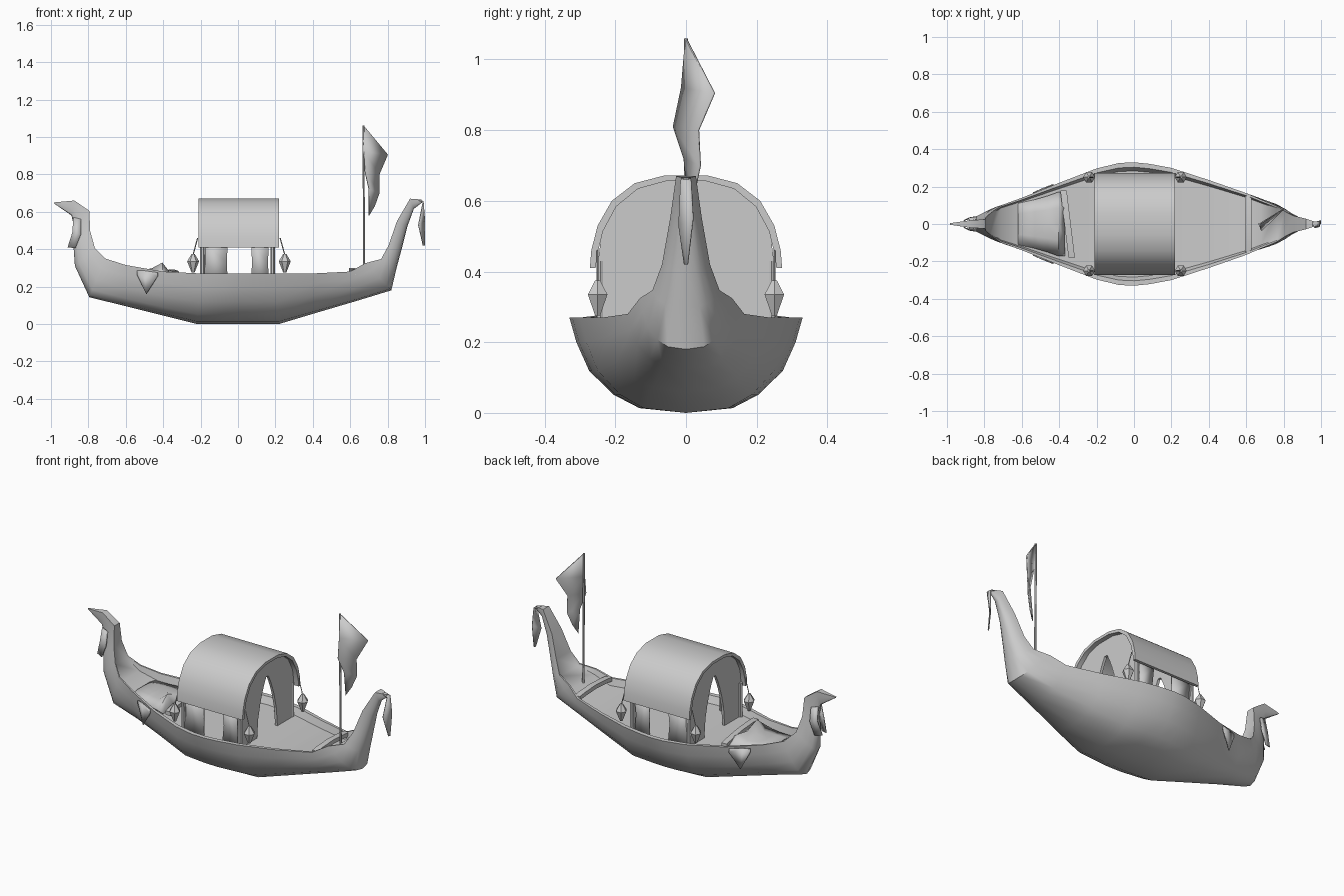
import bpy, bmesh, math
from mathutils import Vector

cube = bpy.data.objects.get("Cube")
if cube:
    bpy.data.objects.remove(cube)

grey = bpy.data.materials.new("plain grey")
grey.use_nodes = True
grey.diffuse_color = (0.6, 0.6, 0.6, 1)
grey.node_tree.nodes["Principled BSDF"].inputs["Base Color"].default_value = (0.6, 0.6, 0.6, 1)


def finish(name, bm, smooth=None, thick=0):
    """Turn a bmesh into a named object with the shared material."""
    bmesh.ops.remove_doubles(bm, verts=bm.verts, dist=0.0005)
    bmesh.ops.recalc_face_normals(bm, faces=bm.faces)
    mesh = bpy.data.meshes.new(name)
    bm.to_mesh(mesh)
    bm.free()
    ob = bpy.data.objects.new(name, mesh)
    bpy.context.collection.objects.link(ob)
    mesh.materials.append(grey)
    if thick:
        mod = ob.modifiers.new("thickness", 'SOLIDIFY')
        mod.thickness, mod.offset = thick, 0
    if smooth:
        bpy.ops.object.select_all(action='DESELECT')
        ob.select_set(True)
        bpy.context.view_layer.objects.active = ob
        bpy.ops.object.shade_smooth_by_angle(angle=math.radians(smooth))
    return ob


def loft(name, rings, closed=True, caps=True, smooth=None, thick=0):
    """Skin a list of equal-length point rings."""
    bm = bmesh.new()
    rows = [[bm.verts.new(p) for p in ring] for ring in rings]
    n = len(rows[0])
    for a, b in zip(rows, rows[1:]):
        for i in range(n if closed else n - 1):
            j = (i + 1) % n
            bm.faces.new((a[i], a[j], b[j], b[i]))
    if caps:
        bm.faces.new(rows[0])
        bm.faces.new(rows[-1])
    return finish(name, bm, smooth, thick)


def rod(name, a, b, r, sides=6):
    a, b = Vector(a), Vector(b)
    turn = (b - a).to_track_quat('Z', 'Y')
    ring = [turn @ Vector((r * math.cos(t), r * math.sin(t), 0))
            for t in (2 * math.pi * i / sides for i in range(sides))]
    return loft(name, [[p + q for q in ring] for p in (a, b)], smooth=40)


def sheet(name, rows, thick=0.006):
    """Thin cloth skinned between rows of points."""
    return loft(name, rows, closed=False, caps=False, smooth=50, thick=thick)


# Hull stations: keel x, keel z, rim x, rim z, half width, deck depth
stations = [
    (-0.985, 0.645, -0.985, 0.65, 0.004, 0), (-0.89, 0.58, -0.875, 0.66, 0.02, 0),
    (-0.875, 0.51, -0.795, 0.605, 0.025, 0), (-0.88, 0.42, -0.79, 0.495, 0.038, 0),
    (-0.872, 0.31, -0.765, 0.405, 0.06, 0.01), (-0.795, 0.143, -0.71, 0.35, 0.10, 0.03),
    (-0.62, 0.10, -0.60, 0.315, 0.14, 0.045), (-0.40, 0.045, -0.40, 0.28, 0.22, 0.04),
    (-0.22, 0, -0.20, 0.27, 0.297, 0.04), (-0.08, 0, -0.08, 0.27, 0.326, 0.04),
    (0, 0, 0, 0.27, 0.33, 0.04), (0.08, 0, 0.08, 0.27, 0.322, 0.04),
    (0.22, 0, 0.20, 0.27, 0.30, 0.04), (0.42, 0.06, 0.40, 0.27, 0.235, 0.04),
    (0.64, 0.125, 0.60, 0.28, 0.165, 0.04), (0.82, 0.18, 0.68, 0.325, 0.13, 0.03),
    (0.848, 0.30, 0.765, 0.347, 0.095, 0.01), (0.875, 0.40, 0.805, 0.42, 0.068, 0),
    (0.905, 0.52, 0.85, 0.55, 0.045, 0), (0.94, 0.615, 0.92, 0.67, 0.028, 0),
    (0.985, 0.65, 0.98, 0.665, 0.008, 0)]
# Side curve of the hull: fraction of half width, fraction of height
curve = [(1, 1), (0.94, 0.74), (0.83, 0.44), (0.62, 0.19), (0.40, 0.05), (0, 0)]


def hull_ring(kx, kz, rx, rz, w, deck):
    half = [(rx * g + kx * (1 - g), w * f, rz * g + kz * (1 - g)) for f, g in curve]
    inner = [(rx, w * 0.86, rz - deck), (rx, w * 0.92, rz)]
    other = [(x, -y, z) for x, y, z in half[-2::-1]]
    return half + other + [(x, -y, z) for x, y, z in inner[::-1]] + inner


loft("hull", [hull_ring(*s) for s in stations], smooth=40)

# Cabin roof: curved shell with a low valance on both sides
half_roof = [(0.272, 0.41), (0.268, 0.46), (0.25, 0.53), (0.21, 0.60), (0.145, 0.65), (0.06, 0.672)]
arch = half_roof + [(-y, z) for y, z in half_roof[::-1]]
roof_ring = arch + [(y * 0.94, z - 0.016 * (z > 0.45)) for y, z in arch[::-1]]
loft("cabin_roof", [[(x, y, z) for y, z in roof_ring] for x in (-0.212, 0.22)], smooth=40)

# End walls with a narrow pointed doorway
half_door = [(0.095, 0.23), (0.085, 0.34), (0.066, 0.42), (0.05, 0.47), (0.03, 0.52), (0.01, 0.56)]
half_wall = [(0.235, 0.23), (0.25, 0.42)] + [(y * 0.95, z - 0.012) for y, z in half_roof[2:]]
door = half_door + [(-y, z) for y, z in half_door[::-1]]
wall = half_wall + [(-y, z) for y, z in half_wall[::-1]]
for name, x in (("stern_wall", -0.18), ("bow_wall", 0.185)):
    loft(name, [[(x, y, z), (x, d, e)] for (y, z), (d, e) in zip(wall, door)],
         closed=False, caps=False, thick=0.015)

# Cabin side posts, gathered curtains and hanging lanterns
for side, label in ((1, "back"), (-1, "front")):
    y = 0.242 * side
    for x in (-0.19, 0.185):
        rod(label + "_post", (x, y, 0.22), (x, y, 0.43), 0.012)
    for x0, x1, x2, x3 in ((-0.185, -0.055, -0.175, -0.06), (0.07, 0.165, 0.075, 0.16)):
        sheet(label + "_curtain", [[(x0, y, 0.43), (x1, y, 0.43)],
                                   [(x2, y * 0.97, 0.33), (x3, y * 0.97, 0.33)],
                                   [(x0, y, 0.23), (x1, y, 0.23)]], 0.012)
    for x in (-0.24, 0.25):
        ly = 0.25 * side
        rod(label + "_lantern_cord", (x * 0.9, ly, 0.46), (x, ly, 0.37), 0.003, 4)
        rings = [[(x + r * math.cos(t), ly + r * math.sin(t), z)
                  for t in (math.pi * i / 3 for i in range(6))]
                 for z, r in ((0.275, 0.008), (0.335, 0.032), (0.375, 0.008))]
        loft(label + "_lantern", rings)
    # Cloth corner draped over the gunwale
    sheet(label + "_drape", [
        [(-0.54, 0.166 * side, 0.285), (-0.54, 0.166 * side, 0.265)],
        [(-0.50, 0.182 * side, 0.285), (-0.49, 0.188 * side, 0.16)],
        [(-0.43, 0.211 * side, 0.275), (-0.43, 0.212 * side, 0.255)]])


def beam(name, rise, x, half_y, z, skew=0):
    """Thwart that bows upward slightly between the gunwales."""
    rings = []
    for t in (-1, -0.7, 0, 0.7, 1):
        cx, cz = x - skew * t, z + rise * (1 - t * t)
        rings.append([(cx + 0.017 * dx, half_y * t, cz + 0.012 * dz)
                      for dx, dz in ((-1, -1), (1, -1), (1, 1), (-1, 1))])
    loft(name, rings, smooth=30)


beam("bow_thwart", 0.012, 0.61, 0.15, 0.275)
beam("stern_thwart", 0.01, -0.355, 0.18, 0.268, 0.022)

# Rumpled cloth over the stern seat: x, half width, heights across
folds = [(-0.37, 0.17, (0.25, 0.28, 0.265, 0.28, 0.25)),
         (-0.405, 0.17, (0.26, 0.325, 0.29, 0.305, 0.255)),
         (-0.46, 0.15, (0.26, 0.275, 0.295, 0.275, 0.26)),
         (-0.53, 0.13, (0.265, 0.28, 0.275, 0.28, 0.265)),
         (-0.62, 0.11, (0.275, 0.285, 0.285, 0.285, 0.275))]
sheet("stern_seat_cloth", [[(x, w * (i - 2) / 2, z) for i, z in enumerate(heights)]
                           for x, w, heights in folds])

# Flagpole and waving flag
rod("flagpole", (0.675, 0, 0.29), (0.67, 0, 1.06), 0.006)
sheet("flag", [
    [(0.67, 0, 1.06), (0.675, 0.002, 1.055)],
    [(0.672, -0.012, 0.92), (0.80, 0.08, 0.905)],
    [(0.68, -0.035, 0.81), (0.755, 0.035, 0.80)],
    [(0.70, -0.005, 0.72), (0.755, 0.04, 0.70)],
    [(0.70, 0.01, 0.58), (0.73, 0.025, 0.63)]])

# Drooping ribbon on the prow and leaf ornament on the stern post
sheet("prow_ribbon", [
    [(0.955, -0.012, 0.665), (0.955, 0.012, 0.665)],
    [(0.99, -0.015, 0.655), (0.99, 0.015, 0.655)],
    [(0.965, -0.02, 0.53), (0.998, 0.02, 0.55)],
    [(0.99, -0.004, 0.42), (0.998, 0.004, 0.42)]])
for side in (-1, 1):
    sheet("stern_leaf", [
        [(-0.88, 0.015 * side, 0.57), (-0.84, 0.025 * side, 0.56)],
        [(-0.885, 0.03 * side, 0.49), (-0.84, 0.038 * side, 0.48)],
        [(-0.91, 0.018 * side, 0.41), (-0.87, 0.035 * side, 0.405)]])
